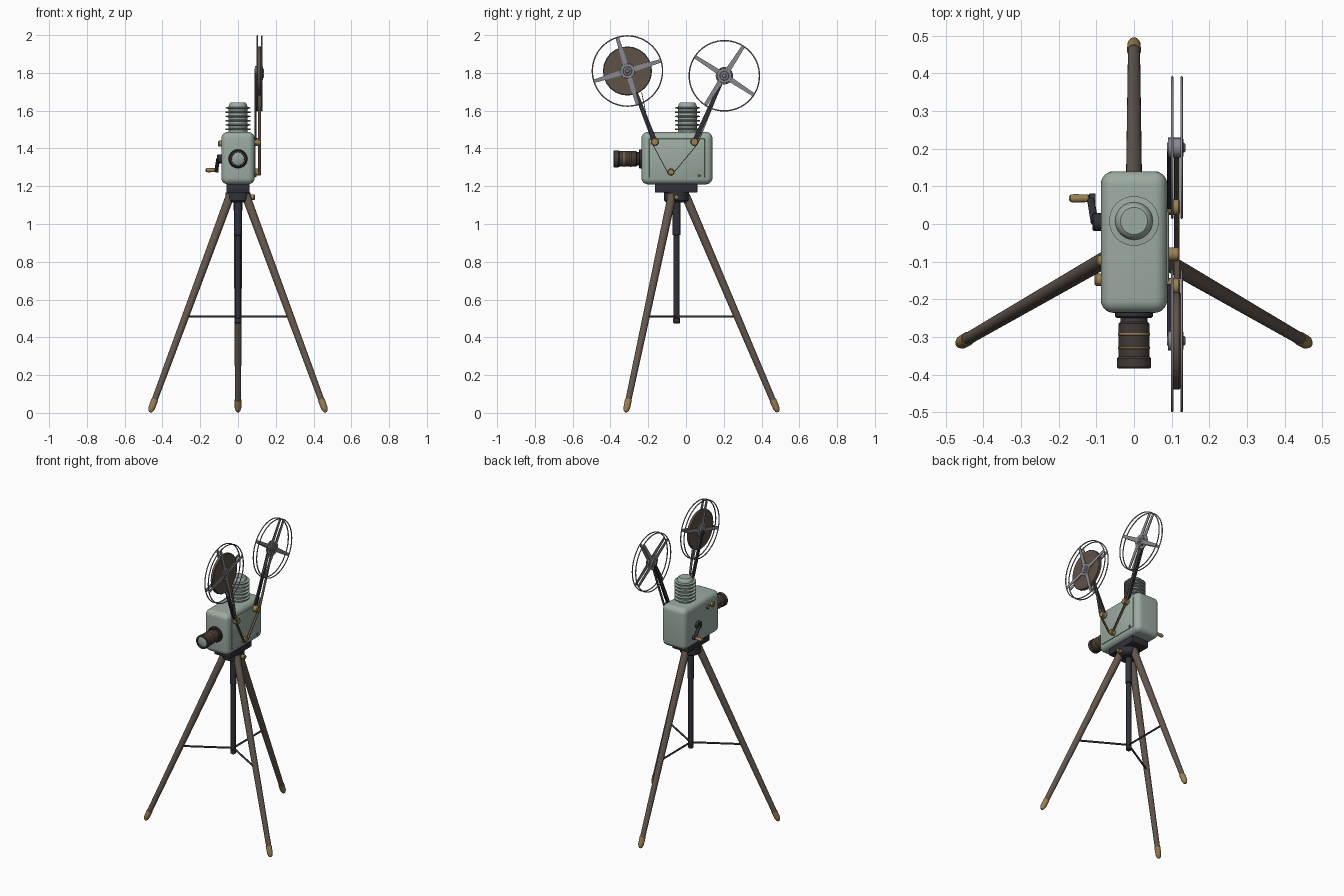
import bpy, bmesh, math
from mathutils import Vector, Matrix

if "Cube" in bpy.data.objects:
    bpy.data.objects.remove(bpy.data.objects["Cube"])


def mat(name, r, g, b):
    m = bpy.data.materials.new(name)
    m.diffuse_color = (r, g, b, 1)
    m.use_nodes = True
    m.node_tree.nodes["Principled BSDF"].inputs["Base Color"].default_value = m.diffuse_color
    return m


GREEN = mat("sage_enamel", 0.33, 0.41, 0.355)
NAVY = mat("dark_metal", 0.03, 0.03, 0.04)
WOOD = mat("brown_wood", 0.125, 0.095, 0.075)
BRASS = mat("brass", 0.33, 0.215, 0.08)
STEEL = mat("grey_steel", 0.25, 0.245, 0.275)
FILM = mat("brown_film", 0.115, 0.085, 0.065)
LENS = mat("lens_barrel", 0.055, 0.043, 0.038)
GLASS = mat("pale_glass", 0.30, 0.38, 0.36)


def finish(name, bm, m, angle=35):
    bmesh.ops.recalc_face_normals(bm, faces=bm.faces)
    me = bpy.data.meshes.new(name)
    bm.to_mesh(me)
    bm.free()
    ob = bpy.data.objects.new(name, me)
    bpy.context.collection.objects.link(ob)
    me.materials.append(m)
    bpy.ops.object.select_all(action='DESELECT')
    ob.select_set(True)
    bpy.context.view_layer.objects.active = ob
    bpy.ops.object.shade_smooth_by_angle(angle=math.radians(angle))
    return ob


def lathe(name, origin, axis, profile, m, n=32):
    """Turn (radius, distance) points around an axis, closing both ends."""
    bm = bmesh.new()
    rot = Vector(axis).to_track_quat('Z', 'Y').to_matrix()
    rings = []
    for r, d in profile:
        rings.append([bm.verts.new(Vector(origin) + rot @ Vector(
            (r * math.cos(2 * math.pi * i / n), r * math.sin(2 * math.pi * i / n), d)))
            for i in range(n)])
    for a, b in zip(rings, rings[1:]):
        for i in range(n):
            j = (i + 1) % n
            bm.faces.new((a[i], a[j], b[j], b[i]))
    bm.faces.new(rings[0])
    bm.faces.new(rings[-1])
    return finish(name, bm, m)


def rod(name, a, b, r1, m, r2=None, n=20):
    d = Vector(b) - Vector(a)
    return lathe(name, a, d, [(r1, 0), (r2 or r1, d.length)], m, n)


def knob(name, a, length, r, m, side=1):
    """Bevelled button pointing along x."""
    c = min(0.004, length * 0.3)
    return lathe(name, a, (side, 0, 0),
                 [(r, 0), (r, length - c), (r - c, length)], m, 24)


def box(name, lo, hi, m, bevel=0.0, segs=4):
    bm = bmesh.new()
    lo, hi = Vector(lo), Vector(hi)
    s = hi - lo
    bmesh.ops.create_cube(bm, size=1, matrix=Matrix.Translation((lo + hi) / 2) @ Matrix.Diagonal((*s, 1)))
    if bevel:
        bmesh.ops.bevel(bm, geom=bm.edges[:], offset=bevel, segments=segs,
                        profile=0.5, affect='EDGES')
    return finish(name, bm, m)


def plate(name, a, b, w1, w2, x0, x1, m):
    """Tapered flat bar between two (y, z) points, from x0 to x1."""
    a, b = Vector(a), Vector(b)
    d = (b - a).normalized()
    p = Vector((-d.y, d.x))
    pts = [a + p * w1, a - p * w1, b - p * w2, b + p * w2]
    bm = bmesh.new()
    lo = [bm.verts.new((x0, q.x, q.y)) for q in pts]
    hi = [bm.verts.new((x1, q.x, q.y)) for q in pts]
    bm.faces.new(lo)
    bm.faces.new(hi)
    for i in range(4):
        j = (i + 1) % 4
        bm.faces.new((lo[i], lo[j], hi[j], hi[i]))
    return finish(name, bm, m)


# Camera body and side door
box("camera_body", (-0.088, -0.236, 1.21), (0.088, 0.14, 1.487), GREEN, 0.034, 6)
box("side_door", (0.08, -0.195, 1.245), (0.0925, 0.10, 1.452), GREEN, 0.003, 2)
knob("door_latch", (0.092, 0.07, 1.255), 0.006, 0.007, BRASS)

# Finned lamp housing on top
prof = [(0.05, 1.475)]
for i in range(6):
    z = 1.497 + i * 0.0225
    prof += [(0.05, z), (0.066, z + 0.002), (0.066, z + 0.008), (0.05, z + 0.010)]
prof += [(0.048, 1.628), (0.044, 1.638), (0.036, 1.644), (0.034, 1.644)]
lathe("finned_housing", (0, 0.008, 0), (0, 0, 1), prof, GREEN, 40)

# Lens, measured forward from the body
L = (0, -0.23, 1.345)
F = (0, -1, 0)
lathe("lens_flange", L, F, [(0.05, 0), (0.05, 0.016), (0.046, 0.02)], NAVY)
lathe("lens_barrel", L, F, [(0.036, 0.015), (0.036, 0.03), (0.041, 0.034), (0.041, 0.125)], LENS)
for i, d in enumerate((0.058, 0.094)):
    lathe("lens_ring_%d" % i, L, F, [(0.040, d), (0.0425, d + 0.002),
                                     (0.0425, d + 0.007), (0.040, d + 0.009)], BRASS)
lathe("lens_hood", L, F, [(0.041, 0.122), (0.045, 0.127), (0.045, 0.150), (0.042, 0.154),
                          (0.034, 0.154), (0.033, 0.146)], LENS)
lathe("front_glass", L, F, [(0.0335, 0.14), (0.0335, 0.147), (0.022, 0.151), (0.008, 0.153)], GLASS)

# Reels with paired open flanges
REELS = (("front", -0.31, 1.81, 17, (-0.165, 1.435)), ("rear", 0.203, 1.785, 57, (0.045, 1.435)))
for tag, y, z, ang, foot in REELS:
    for k, x in enumerate((0.1015, 0.1265)):
        bpy.ops.mesh.primitive_torus_add(
            location=(x, y, z), rotation=(0, math.pi / 2, 0), major_radius=0.186,
            minor_radius=0.0035, major_segments=64, minor_segments=8)
        rim = bpy.context.object
        rim.name = "%s_reel_rim_%d" % (tag, k)
        rim.data.materials.append(STEEL)
        bpy.ops.object.shade_smooth()
        for s in range(4):
            a = math.radians(ang + 90 * s)
            d = Vector((math.cos(a), math.sin(a)))
            c = Vector((y, z))
            plate("%s_reel_spoke_%d_%d" % (tag, k, s), c + d * 0.02, c + d * 0.186,
                  0.014, 0.009, x - 0.002, x + 0.002, STEEL)
        knob("%s_reel_plate_%d" % (tag, k), (x - 0.0025, y, z), 0.005, 0.046 if k == 0 else 0.04, STEEL)
    knob("%s_reel_core" % tag, (0.09, y, z), 0.042, 0.026, STEEL)
    knob("%s_reel_axle" % tag, (0.087, y, z), 0.05, 0.013, STEEL)
    # Support arm and its brass pivot
    plate("%s_reel_arm" % tag, foot, (y, z), 0.013, 0.009, 0.087, 0.098, NAVY)
    knob("%s_arm_pivot" % tag, (0.084, *foot), 0.038, 0.021, BRASS)
knob("film_roll", (0.105, -0.31, 1.81), 0.018, 0.13, FILM)

# Film strip running from the full reel over the guide roller
knob("guide_roller", (0.085, -0.08, 1.275), 0.036, 0.018, BRASS)
path = [(-0.222, 1.715), (-0.183, 1.435), (-0.095, 1.268), (-0.068, 1.268), (0.058, 1.42)]
path2 = [(0.064, 1.43), (0.19, 1.745)]
path[0] = (-0.235, 1.70)
for i, (a, b) in enumerate(list(zip(path, path[1:])) + [tuple(path2)]):
    plate("film_strip_%d" % i, a, b, 0.0018, 0.0018, 0.106, 0.121, FILM)

# Hand crank and buttons on the left
knob("crank_boss", (-0.085, 0.005, 1.345), 0.025, 0.024, NAVY, -1)
rod("crank_arm", (-0.105, 0.005, 1.345), (-0.115, 0.068, 1.285), 0.010, NAVY)
knob("crank_joint", (-0.102, 0.068, 1.285), 0.02, 0.013, NAVY, -1)
lathe("crank_handle", (-0.112, 0.068, 1.285), (-1, 0, 0),
      [(0.008, 0), (0.010, 0.012), (0.0115, 0.045), (0.010, 0.056), (0.005, 0.061)], BRASS, 20)
knob("speed_button", (-0.085, -0.148, 1.425), 0.02, 0.016, BRASS, -1)
knob("small_button", (-0.085, -0.098, 1.425), 0.014, 0.014, BRASS, -1)

# Tripod head and centre column
CY = -0.05
box("tripod_mount", (-0.062, -0.165, 1.166), (0.062, 0.06, 1.213), NAVY, 0.005, 2)
lathe("tripod_collar", (0, CY, 0), (0, 0, 1), [(0.055, 1.115), (0.067, 1.125), (0.067, 1.168)], NAVY)
knob("tripod_lock", (0.06, CY, 1.142), 0.03, 0.014, BRASS)
lathe("centre_column", (0, CY, 0), (0, 0, 1),
      [(0.012, 0.472), (0.018, 0.478), (0.018, 0.50), (0.0155, 0.503), (0.0155, 0.94),
       (0.021, 0.943), (0.021, 1.12)], NAVY, 24)

# Legs, brass feet and spreader braces
for i, deg in enumerate((90, 210, 330)):
    a = math.radians(deg)
    out = Vector((math.cos(a), math.sin(a), 0))
    base = Vector((0, CY, 0))
    top = base + out * 0.048 + Vector((0, 0, 1.15))
    tip = base + out * 0.537 + Vector((0, 0, 0.004))
    d = (top - tip).normalized()
    rod("tripod_leg_%d" % i, tip + d * 0.06, top, 0.016, WOOD, 0.023, 24)
    lathe("leg_foot_%d" % i, tip, d, [(0.006, 0), (0.013, 0.008), (0.0175, 0.025), (0.0185, 0.07)], BRASS, 24)
    rod("leg_brace_%d" % i, base + Vector((0, 0, 0.51)),
        base + out * 0.318 + Vector((0, 0, 0.51)), 0.006, NAVY, n=12)
